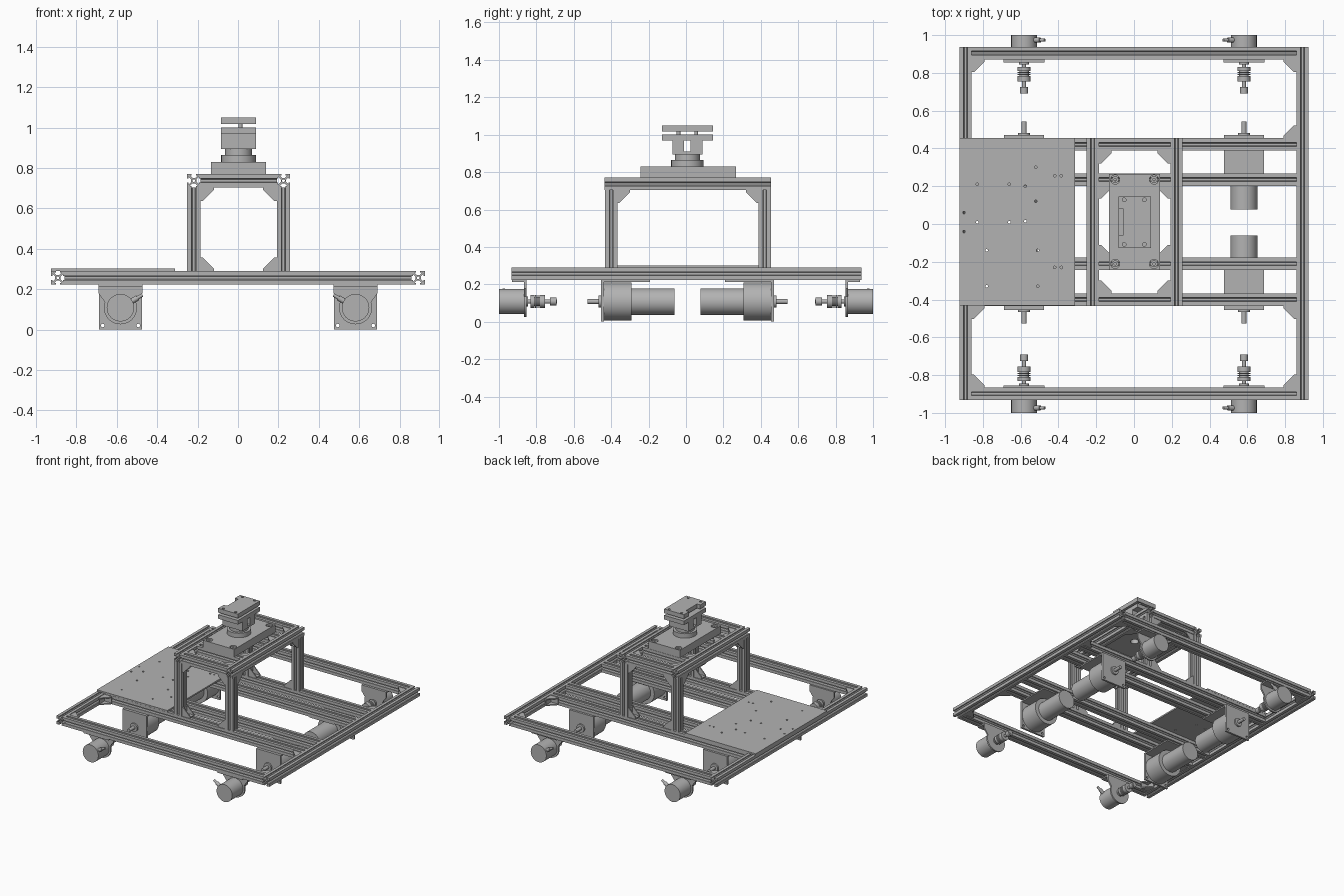
import bpy
from math import sin, cos, pi, radians, atan2
from mathutils import Matrix, Vector

if "Cube" in bpy.data.objects:
    bpy.data.objects.remove(bpy.data.objects["Cube"])

grey = bpy.data.materials.new("brushed_grey")
grey.use_nodes = True
GREY = (0.45, 0.45, 0.45, 1)
grey.diffuse_color = GREY
grey.node_tree.nodes["Principled BSDF"].inputs["Base Color"].default_value = GREY

X, Y, Z = Vector((1, 0, 0)), Vector((0, 1, 0)), Vector((0, 0, 1))
parts = []


def circle(r, u=0, v=0, n=32):
    return [(u + r * cos(2 * pi * i / n), v + r * sin(2 * pi * i / n)) for i in range(n)]


def rect(u0, u1, v0, v1):
    return [(u0, v0), (u1, v0), (u1, v1), (u0, v1)]


def prism(name, loops, loc, u, v, depth):
    """Extrude an outline (further loops are holes) centred on loc, along u x v."""
    curve = bpy.data.curves.new(name, 'CURVE')
    curve.dimensions, curve.fill_mode, curve.extrude = '2D', 'BOTH', depth / 2
    for loop in loops:
        s = curve.splines.new('POLY')
        s.points.add(len(loop) - 1)
        for p, (a, b) in zip(s.points, loop):
            p.co = (a, b, 0, 1)
        s.use_cyclic_u = True
    temp = bpy.data.objects.new(name, curve)
    mesh = bpy.data.meshes.new_from_object(temp)
    bpy.data.objects.remove(temp)
    bpy.data.curves.remove(curve)
    mesh.transform(Matrix.Translation(loc) @ Matrix((u, v, u.cross(v))).transposed().to_4x4())
    mesh.name = name
    mesh.materials.clear()
    mesh.materials.append(grey)
    ob = bpy.data.objects.new(name, mesh)
    bpy.context.collection.objects.link(ob)
    parts.append(ob)
    return ob


def slab(name, loops, z0, z1):
    return prism(name, loops, Vector((0, 0, (z0 + z1) / 2)), X, Y, z1 - z0)


def rod(name, r, x, z, y0, y1):
    return prism(name, [circle(r)], Vector((x, (y0 + y1) / 2, z)), X, Z, abs(y1 - y0))


# Slotted aluminium bar section: one side, turned four times, with a centre bore
H = 0.033
side = [(H, -H), (H, -0.01), (0.026, -0.01), (0.026, -0.019), (0.013, -0.006)]
side += [(a, -b) for a, b in reversed(side[1:])]
section = []
for k in range(4):
    c, s = round(cos(k * pi / 2)), round(sin(k * pi / 2))
    section += [(a * c - b * s, a * s + b * c) for a, b in side]
BAR = [section, circle(0.007, n=16)]


def bar(name, p0, p1):
    p0, p1 = Vector(p0), Vector(p1)
    d = (p1 - p0).normalized()
    u = Y if abs(d.x) > 0.5 else Z if abs(d.y) > 0.5 else X
    prism(name, BAR, (p0 + p1) / 2, u, d.cross(u), (p1 - p0).length)


def gusset(name, corner, u, v):
    """Corner bracket: two thin flanges and two triangular cheeks."""
    L, t, w = 0.068, 0.008, 0.056
    n = u.cross(v)
    corner = Vector(corner)
    tri = [(0, 0), (L, 0), (L, 0.012), (0.012, L), (0, L)]
    for k in (-1, 1):
        prism(name + "_cheek", [tri], corner + n * (k * (w - t) / 2), u, v, t)
    ell = [(0, 0), (L, 0), (L, t), (t, t), (t, L), (0, L)]
    prism(name + "_flange", [ell], corner, u, v, w - 2 * t)


# Base frame
ZB, XS, XP, TOPZ = 0.256, 0.892, 0.222, 0.737
for s in (-1, 1):
    bar("side_rail", (s * XS, -0.932, ZB), (s * XS, 0.938, ZB))
    bar("end_rail", (-0.859, 0.003 + s * 0.902, ZB), (0.859, 0.003 + s * 0.902, ZB))
CROSS = (-0.4, -0.211, 0.235, 0.421)
for y in CROSS:
    bar("floor_rail", (-0.859, y, ZB), (0.859, y, ZB))
for sx in (-1, 1):
    for sy in (-1, 1):
        gusset("frame_gusset", (sx * 0.859, 0.003 + sy * 0.869, ZB), X * -sx, Y * -sy)
        if (sx, sy) != (-1, 1):
            gusset("rail_gusset", (sx * 0.859, 0.01 + sy * 0.444, ZB), X * -sx, Y * sy)

# Tower of posts and top rails
for sx in (-1, 1):
    x, xi = 0.003 + sx * XP, 0.003 + sx * (XP - H)
    bar("top_rail", (x, -0.435, TOPZ), (x, 0.455, TOPZ))
    for sy, y in ((-1, CROSS[0]), (1, CROSS[3])):
        bar("tower_post", (x, y, ZB + H), (x, y, TOPZ - H))
        gusset("post_foot_gusset", (xi, y, ZB + H), X * -sx, Z)
        gusset("post_head_gusset", (xi, y, TOPZ - H), X * -sx, -Z)
        gusset("top_rail_gusset", (x, y - sy * H, TOPZ - H), Y * -sy, -Z)
        gusset("tower_corner_gusset", (xi, y - sy * H, TOPZ), X * -sx, Y * -sy)
    for sy, y in ((-1, CROSS[1]), (1, CROSS[2])):
        gusset("tower_inner_gusset", (xi, y - sy * H, TOPZ), X * -sx, Y * -sy)
for y in CROSS:
    bar("tower_cross_rail", (0.003 - XP + H, y, TOPZ), (0.003 + XP - H, y, TOPZ))

# Drilled deck plate
holes = [(-0.9, 0.06), (-0.9, -0.04), (-0.83, 0.21), (-0.83, 0.01), (-0.78, -0.14), (-0.78, -0.33),
         (-0.66, 0.21), (-0.66, 0.01), (-0.575, 0.2), (-0.575, 0.015), (-0.52, 0.3), (-0.52, 0.12),
         (-0.51, -0.14), (-0.51, -0.33), (-0.42, 0.255), (-0.385, 0.255), (-0.42, -0.23), (-0.385, -0.23)]
slab("deck_plate", [rect(-0.925, -0.312, -0.432, 0.455)] + [circle(0.007, a, b, 12) for a, b in holes],
     0.289, 0.301)

# Pedestal with sunk screws
screws = [(0.003 + sx * 0.103, y) for sx in (-1, 1) for y in (-0.211, 0.235)]
slab("pedestal_base", [rect(-0.133, 0.138, -0.244, 0.266), circle(0.03, 0.003, 0.01)]
     + [circle(0.024, a, b, 24) for a, b in screws], 0.77, 0.83)
for a, b in screws:
    slab("pedestal_screw", [circle(0.018, a, b, 24), circle(0.007, a, b, 6)], 0.77, 0.822)
slab("turret_foot", [circle(0.086, 0.003, 0.007)], 0.83, 0.865)
slab("turret_neck", [circle(0.067, 0.003, 0.007)], 0.865, 0.895)

# Head: forked column carrying two plates
fork = [(-0.08, 0.895), (0.08, 0.895), (0.08, 0.968), (0.018, 0.968), (0.018, 0.91),
        (-0.018, 0.91), (-0.018, 0.968), (-0.08, 0.968)]
prism("head_column", [fork], Vector((0.003, 0.007, 0)), Y, Z, 0.172)
slab("head_lower_plate", [rect(-0.083, 0.089, -0.128, 0.145)], 0.968, 1.0)
notched = [(-0.083, -0.128), (0.089, -0.128), (0.089, 0.145), (-0.083, 0.145),
           (-0.083, 0.08), (-0.055, 0.08), (-0.055, -0.058), (-0.083, -0.058)]
bolts = [(a, b) for a in (-0.052, 0.055) for b in (-0.108, 0.128)]
slab("head_top_plate", [notched] + [circle(0.01, a, b, 16) for a, b in bolts], 1.017, 1.05)
for y in (-0.04, 0.055):
    slab("head_stud", [circle(0.01, 0.012, y, 16)], 1.0, 1.017)

# Drive units under the frame
ZM = 0.108
for sx in (-1, 1):
    x = sx * 0.582
    for s in (-1, 1):
        # Geared motor on a square mounting plate
        def gy(d):
            return 0.008 + s * d
        plate = [rect(-0.106, 0.106, 0, 0.223)] + [circle(0.009, k * 0.088, 0.02, 16) for k in (-1, 1)]
        prism("gearbox_plate", plate, Vector((x, gy(0.455), 0)), X, Z, 0.015)
        y0, y1 = sorted((gy(0.2), gy(0.45)))
        slab("gearbox_flange", [rect(x - 0.106, x + 0.106, y0, y1)], 0.213, 0.223)
        rod("gearbox", 0.102, x, ZM, gy(0.45), gy(0.3))
        rod("motor_body", 0.071, x, ZM - 0.001, gy(0.3), gy(0.07))
        rod("motor_boss", 0.032, x, ZM, gy(0.46), gy(0.475))
        rod("motor_shaft", 0.013, x, ZM, gy(0.47), gy(0.535))

        # Encoder on a tapered hanger plate
        arc = [(0.082 * cos(t), 0.082 * sin(t)) for t in (radians(-200 + 10 * i) for i in range(23))]
        hanger = [(0.108, 0.07), (0.108, 0.115), (-0.108, 0.115), (-0.108, 0.07)] + arc
        prism("hanger_plate", [hanger], Vector((x, s * 0.86, ZM)), X, Z, 0.012)
        y0, y1 = sorted((s * 0.855, s * 0.93))
        slab("hanger_flange", [rect(x - 0.108, x + 0.108, y0, y1)], 0.213, 0.223)
        rod("encoder_body", 0.068, x, ZM, s * 0.866, s)
        # Cable stub pointing inward and up
        d = Vector((-sx * cos(radians(30)), 0, sin(radians(30))))
        base = Vector((x, s * 0.974, ZM))
        for nm, r, a, b in (("cable_gland", 0.014, 0.06, 0.098), ("cable_stub", 0.009, 0.09, 0.126)):
            prism(nm, [circle(r, n=16)], base + d * ((a + b) / 2), Y, d.cross(Y), b - a)
        # Flexible coupling: ringed body, shaft and end nut
        rod("encoder_boss", 0.026, x, ZM, s * 0.855, s * 0.845)
        rod("encoder_shaft", 0.011, x, ZM, s * 0.86, s * 0.69)
        rod("coupling_core", 0.025, x, ZM, s * 0.832, s * 0.755)
        for a, b in ((0.832, 0.81), (0.806, 0.799), (0.795, 0.788), (0.784, 0.755)):
            rod("coupling_ring", 0.034, x, ZM, s * a, s * b)
        rod("coupling_nut", 0.021, x, ZM, s * 0.726, s * 0.692)

# Smooth the round parts, keeping edges sharp
bpy.ops.object.select_all(action='DESELECT')
for ob in parts:
    ob.select_set(True)
bpy.context.view_layer.objects.active = parts[0]
bpy.ops.object.shade_smooth_by_angle(angle=radians(30))
bpy.ops.object.select_all(action='DESELECT')
